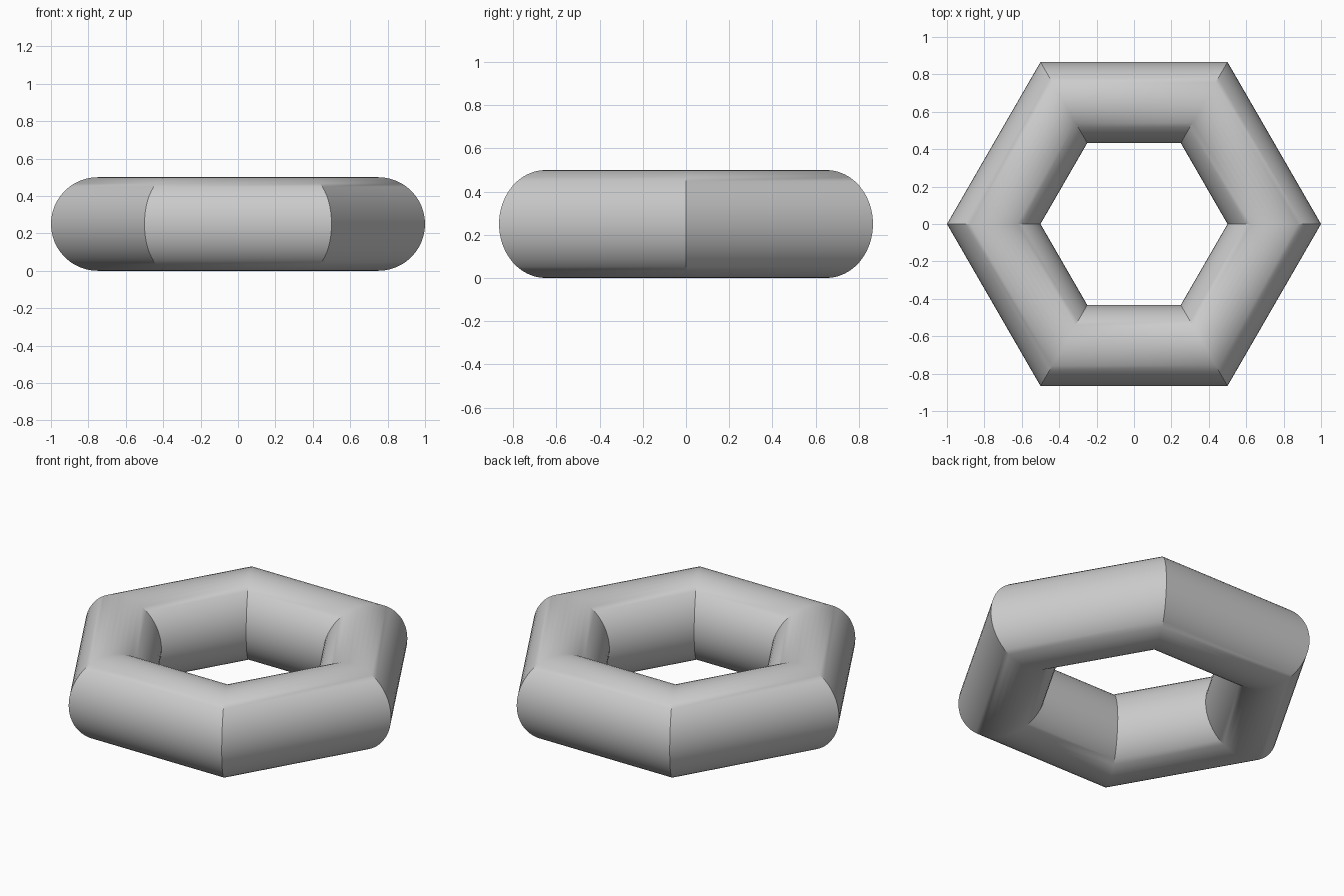
import bpy
import math

if "Cube" in bpy.data.objects:
    bpy.data.objects.remove(bpy.data.objects["Cube"])

# Hexagonal ring: round tube mitred at six corners
bpy.ops.mesh.primitive_torus_add(
    major_segments=6, minor_segments=48,
    major_radius=0.75, minor_radius=0.25,
    location=(0, 0, 0.25))
ring = bpy.context.object
ring.name = "hexagonal_ring"

# Smooth round the tube, crisp at the mitred corners
bpy.ops.object.shade_smooth_by_angle(angle=math.radians(30))
